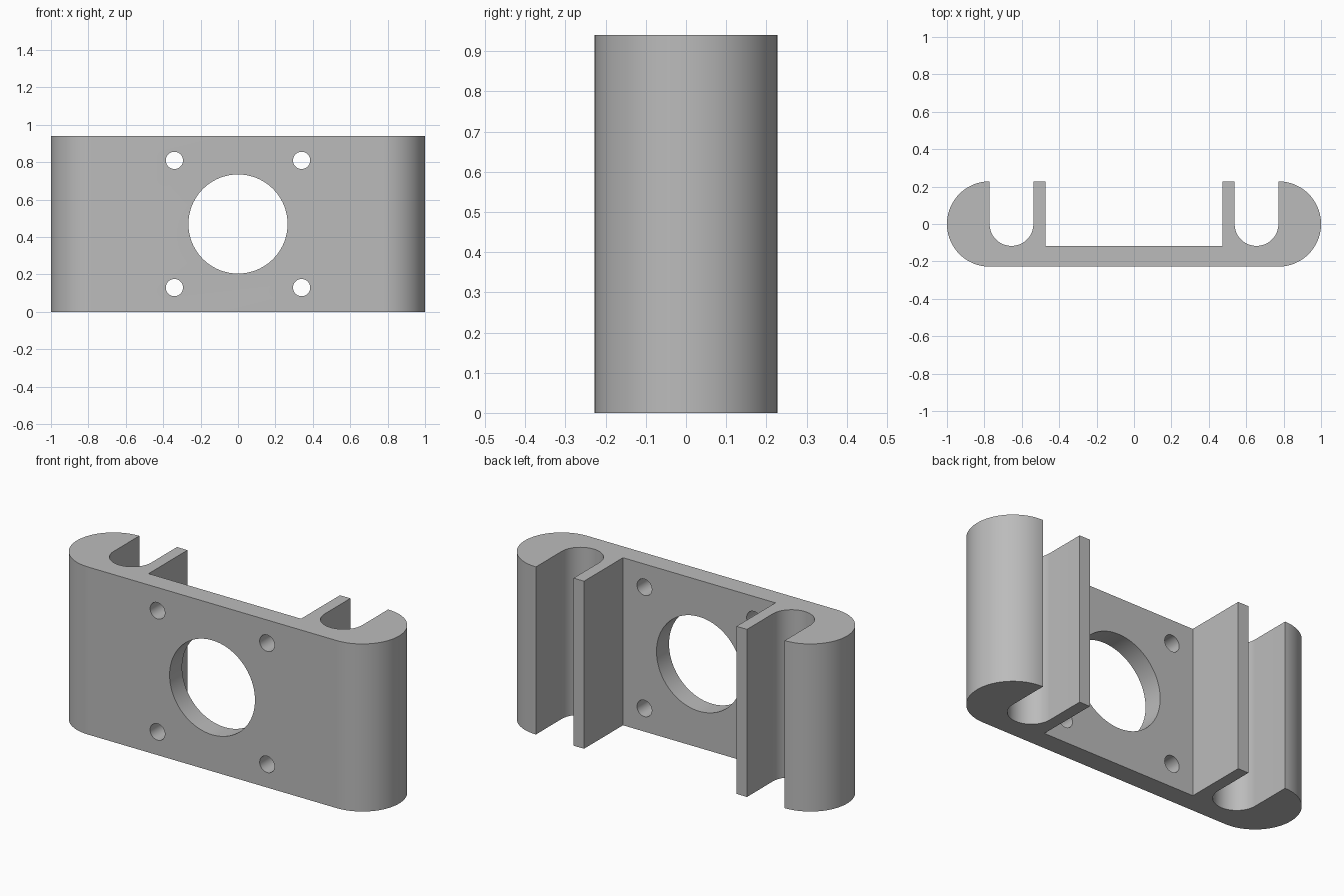
import bpy, bmesh
from math import pi, sin, cos, radians
from mathutils import Matrix

if "Cube" in bpy.data.objects:
    bpy.data.objects.remove(bpy.data.objects["Cube"])

HEIGHT = 0.94
HALF_DEPTH = 0.228      # also the radius of the rounded ends
END_X = 1 - HALF_DEPTH  # centre of the rounded ends
SLOT_X, SLOT_R = 0.655, 0.117
WALL_X = 0.473          # inner side of the thin slot wall
PLATE_Y = -0.117        # back of the middle plate

grey = bpy.data.materials.new("plain grey")
grey.use_nodes = True
colour = (0.5, 0.5, 0.5, 1)
grey.diffuse_color = colour
grey.node_tree.nodes["Principled BSDF"].inputs["Base Color"].default_value = colour


def arc(cx, r, start, end, steps):
    """Points on an arc centred on y = 0, angles in degrees."""
    angles = [radians(start + (end - start) * i / steps) for i in range(steps + 1)]
    return [(cx + r * cos(a), r * sin(a)) for a in angles]


def make_object(name, bm):
    bmesh.ops.recalc_face_normals(bm, faces=bm.faces)
    mesh = bpy.data.meshes.new(name)
    bm.to_mesh(mesh)
    bm.free()
    mesh.materials.append(grey)
    obj = bpy.data.objects.new(name, mesh)
    bpy.context.collection.objects.link(obj)
    return obj


# Right half of the plan outline: rounded end, open slot, thin wall, plate
half = arc(END_X, HALF_DEPTH, -90, 90, 48)
half += [(SLOT_X + SLOT_R, HALF_DEPTH)] if SLOT_X + SLOT_R < END_X - 0.001 else []
half += arc(SLOT_X, SLOT_R, 0, -180, 40)
half += [(SLOT_X - SLOT_R, HALF_DEPTH), (WALL_X, HALF_DEPTH), (WALL_X, PLATE_Y)]
outline = half + [(-x, y) for x, y in reversed(half)]

# Bracket body extruded upwards
bm = bmesh.new()
base = bm.faces.new([bm.verts.new((x, y, 0)) for x, y in outline])
top = bmesh.ops.extrude_face_region(bm, geom=[base])
bmesh.ops.translate(bm, vec=(0, 0, HEIGHT),
                    verts=[v for v in top["geom"] if isinstance(v, bmesh.types.BMVert)])
bracket = make_object("mounting_bracket", bm)

# Round cutters for the large opening and four screw holes
holes = [(0, 0, 0.265, 96)]
holes += [(sx * 0.34, sz * 0.34, 0.046, 40) for sx in (-1, 1) for sz in (-1, 1)]
bm = bmesh.new()
for x, dz, r, sides in holes:
    place = Matrix.Translation((x, -0.17, HEIGHT / 2 + dz)) @ Matrix.Rotation(pi / 2, 4, "X")
    bmesh.ops.create_cone(bm, cap_ends=True, segments=sides, radius1=r, radius2=r,
                          depth=0.3, matrix=place)
cutter = make_object("hole_cutter", bm)

# Cut the holes, then remove the cutter
cut = bracket.modifiers.new("holes", "BOOLEAN")
cut.operation = "DIFFERENCE"
cut.solver = "EXACT"
cut.object = cutter
bpy.context.view_layer.objects.active = bracket
bracket.select_set(True)
bpy.ops.object.modifier_apply(modifier=cut.name)
bpy.data.objects.remove(cutter)
bpy.ops.object.shade_smooth_by_angle(angle=radians(30))
